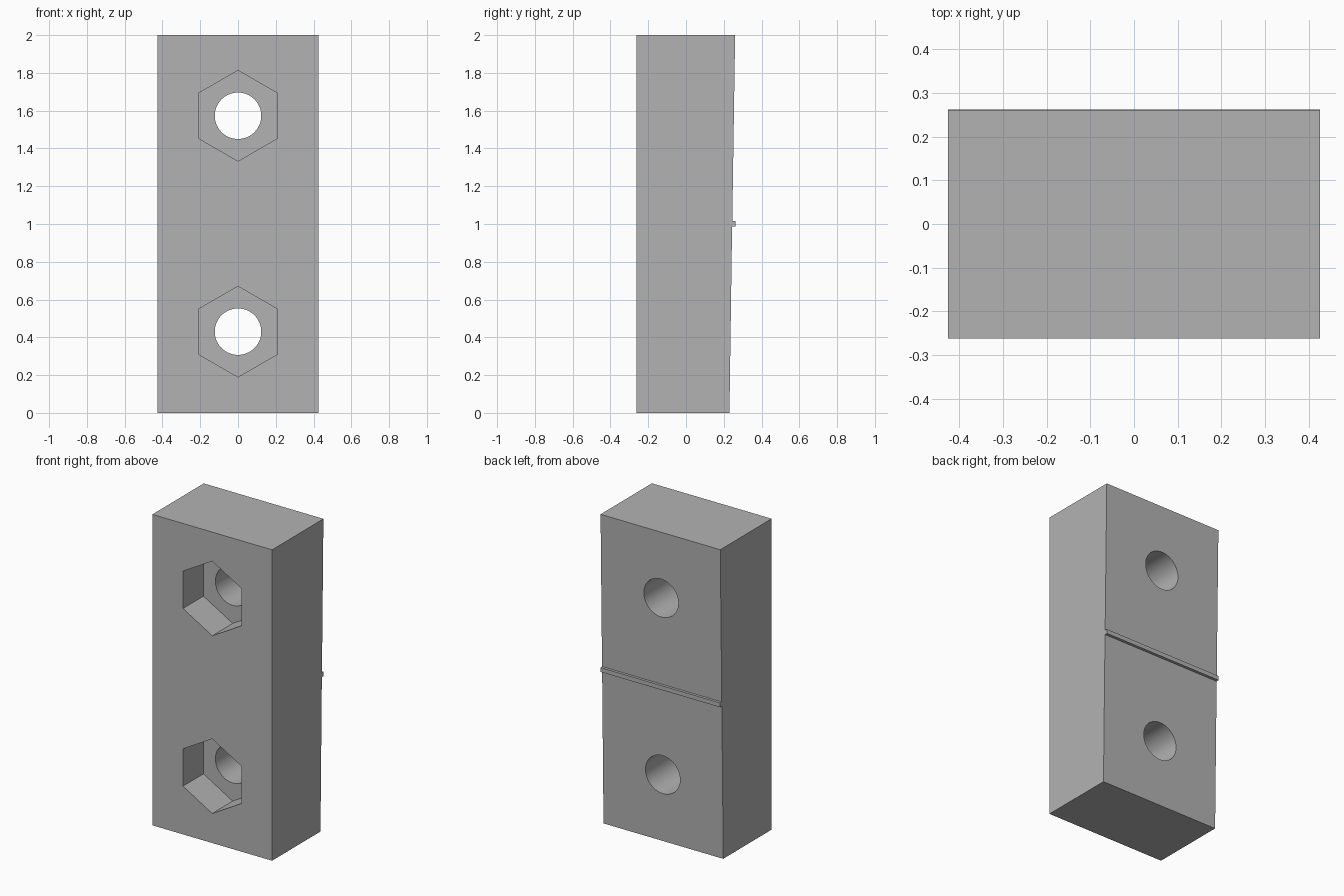
import bpy
import bmesh
import math
from mathutils import Matrix

default = bpy.data.objects.get("Cube")
if default:
    bpy.data.objects.remove(default, do_unlink=True)

HALF_WIDTH = 0.426
FRONT = -0.262
BACK = 0.262
HOLE_HEIGHTS = (0.43, 1.573)
POCKET_DEPTH = 0.208

grey = bpy.data.materials.new("plain grey")
grey.use_nodes = True
colour = (0.45, 0.45, 0.45, 1)
grey.diffuse_color = colour
grey.node_tree.nodes["Principled BSDF"].inputs["Base Color"].default_value = colour


def add_object(name, bm):
    bmesh.ops.recalc_face_normals(bm, faces=bm.faces)
    mesh = bpy.data.meshes.new(name)
    bm.to_mesh(mesh)
    bm.free()
    mesh.materials.append(grey)
    obj = bpy.data.objects.new(name, mesh)
    bpy.context.collection.objects.link(obj)
    return obj


def add_cutter(name, sides, radius, y0, y1, z):
    """Prism lying along y, with one corner pointing up."""
    bm = bmesh.new()
    place = Matrix.Translation((0, (y0 + y1) / 2, z)) @ Matrix.Rotation(math.pi / 2, 4, "X")
    bmesh.ops.create_cone(bm, cap_ends=True, segments=sides, radius1=radius,
                          radius2=radius, depth=y1 - y0, matrix=place)
    obj = add_object(name, bm)
    obj.hide_render = True
    return obj


# Block: side profile with sloping back and a thin cross rib, extruded along x
profile = [(FRONT, 0), (0.23, 0), (0.244, 0.987), (BACK, 0.987),
           (BACK, 1.015), (0.245, 1.015), (0.26, 2), (FRONT, 2)]
bm = bmesh.new()
face = bm.faces.new([bm.verts.new((-HALF_WIDTH, y, z)) for y, z in profile])
side = bmesh.ops.extrude_face_region(bm, geom=[face])["geom"]
bmesh.ops.translate(bm, vec=(2 * HALF_WIDTH, 0, 0),
                    verts=[v for v in side if isinstance(v, bmesh.types.BMVert)])
block = add_object("clamp_block", bm)

# Bolt holes with hexagonal nut pockets in the front
cutters = []
for label, z in zip(("lower", "upper"), HOLE_HEIGHTS):
    cutters.append(add_cutter(label + "_nut_pocket_cutter", 6, 0.24,
                              FRONT - 0.1, FRONT + POCKET_DEPTH, z))
    cutters.append(add_cutter(label + "_bolt_hole_cutter", 64, 0.123,
                              FRONT - 0.2, BACK + 0.2, z))
for cutter in cutters:
    cut = block.modifiers.new(cutter.name, "BOOLEAN")
    cut.operation = "DIFFERENCE"
    cut.solver = "EXACT"
    cut.object = cutter

# Apply the cuts, discard the cutters, and smooth the bores only
bpy.context.view_layer.objects.active = block
block.select_set(True)
for cutter in cutters:
    bpy.ops.object.modifier_apply(modifier=cutter.name)
for cutter in cutters:
    bpy.data.objects.remove(cutter, do_unlink=True)
bpy.ops.object.select_all(action="DESELECT")
block.select_set(True)
bpy.ops.object.shade_smooth_by_angle(angle=math.radians(30))
